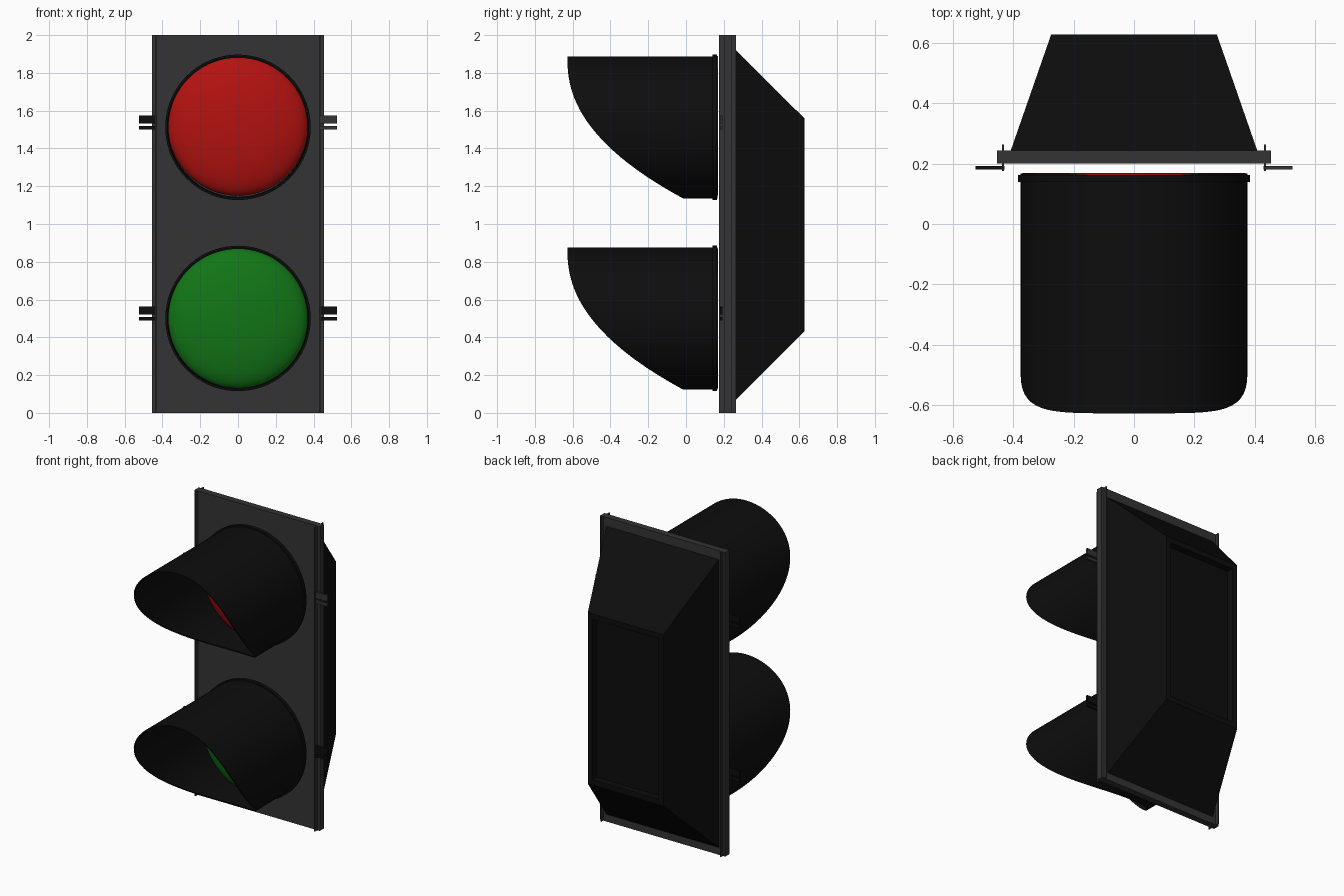
import bpy, bmesh, math

if "Cube" in bpy.data.objects:
    bpy.data.objects.remove(bpy.data.objects["Cube"])

def material(name, rgb):
    m = bpy.data.materials.new(name)
    m.diffuse_color = (*rgb, 1)
    m.use_nodes = True
    m.node_tree.nodes["Principled BSDF"].inputs["Base Color"].default_value = m.diffuse_color
    return m

BLACK = material("black", (0.004, 0.004, 0.004))
GREY = material("dark_grey", (0.033, 0.033, 0.033))
RED = material("red", (0.45, 0.006, 0.005))
GREEN = material("green", (0.006, 0.18, 0.008))
SEG = 72

def finish(name, bm, mat, smooth=False):
    bmesh.ops.recalc_face_normals(bm, faces=bm.faces)
    me = bpy.data.meshes.new(name)
    bm.to_mesh(me)
    bm.free()
    ob = bpy.data.objects.new(name, me)
    bpy.context.collection.objects.link(ob)
    me.materials.append(mat)
    if smooth:
        bpy.ops.object.select_all(action='DESELECT')
        ob.select_set(True)
        bpy.context.view_layer.objects.active = ob
        bpy.ops.object.shade_smooth_by_angle(angle=math.radians(35))
    return ob

def box(name, lo, hi, mat):
    bm = bmesh.new()
    bmesh.ops.create_cube(bm, size=1)
    for v in bm.verts:
        v.co = [(a + b) / 2 + c * (b - a) for a, b, c in zip(lo, hi, v.co)]
    return finish(name, bm, mat)

def loft(name, rows, zc, mat, closed):
    """Join rings around the y axis; each row is (radius, y or function of height)."""
    bm = bmesh.new()
    rings = []
    for r, y in rows:
        ring = []
        for i in range(SEG):
            a = 2 * math.pi * i / SEG
            s = math.sin(a)
            ring.append(bm.verts.new((r * math.cos(a), y(s) if callable(y) else y, zc + r * s)))
        rings.append(ring)
    pairs = list(zip(rings, rings[1:]))
    if closed:
        pairs.append((rings[-1], rings[0]))
    for p, q in pairs:
        for i in range(SEG):
            j = (i + 1) % SEG
            bm.faces.new((p[i], p[j], q[j], q[i]))
    bmesh.ops.remove_doubles(bm, verts=bm.verts, dist=1e-5)
    return finish(name, bm, mat, True)

# Curved lower cut of the visor, s = -1 (bottom) to 1 (top)
def visor_front(s):
    return -0.628 + 0.612 * ((1 - s) / 2) ** 2.27

# Front plate with thin side flanges
box("front_plate", (-0.455, 0.20, 0), (0.455, 0.243, 2), GREY)
for side, sx in (("left", -1), ("right", 1)):
    x0, x1 = sorted((sx * 0.432, sx * 0.438))
    box(side + "_flange", (x0, 0.175, 0), (x1, 0.264, 2), GREY)

# Lamps: visor, rim, domed lens, hinge tabs
for label, zc, mat, lift in (("upper", 1.512, RED, 0.008), ("lower", 0.50, GREEN, 0)):
    loft(label + "_visor", [(0.376, 0.167), (0.376, visor_front),
                            (0.368, visor_front), (0.368, 0.167)], zc, BLACK, True)
    loft(label + "_rim", [(0.385, 0.163), (0.385, 0.14),
                          (0.370, 0.14), (0.370, 0.163)], zc, BLACK, True)
    dome = [(0.37 * math.sin(t), 0.169 - 0.10 * math.cos(t))
            for t in (math.pi / 2 * k / 14 for k in range(15))]
    dome[0] = (1e-7, dome[0][1])
    bm_lens = loft(label + "_lens", dome[1:], zc + lift, mat, False)
    # close the small hole at the dome's tip
    bm = bmesh.new()
    bm.from_mesh(bm_lens.data)
    tip = [e for e in bm.edges if e.is_boundary and max(v.co.y for v in e.verts) < 0.12]
    for f in bmesh.ops.contextual_create(bm, geom=tip)["faces"]:
        f.smooth = True
    bmesh.ops.recalc_face_normals(bm, faces=bm.faces)
    # lens must face the front
    bm.faces.ensure_lookup_table()
    if sum(f.normal.y for f in bm.faces) > 0:
        bmesh.ops.reverse_faces(bm, faces=bm.faces)
    bm.to_mesh(bm_lens.data)
    bm.free()
    for side, sx in (("left", -1), ("right", 1)):
        tab_mat = GREY if (label, side) == ("upper", "right") else BLACK
        x0, x1 = sorted((sx * 0.43, sx * 0.525))
        for part, a, b in (("wide", 0.021, 0.062), ("narrow", -0.011, 0.008)):
            box(f"{label}_{side}_{part}_tab", (x0, 0.18, zc + a), (x1, 0.193, zc + b), tab_mat)

# Tapered rear housing with a recessed back panel
bm = bmesh.new()
bmesh.ops.create_cube(bm, size=2)
for v in bm.verts:
    back = v.co.y > 0
    v.co = (v.co.x * (0.275 if back else 0.41), 0.628 if back else 0.24,
            0.995 + v.co.z * (0.563 if back else 0.95))
bm.normal_update()
panel = max(bm.faces, key=lambda f: f.calc_center_median().y)
bmesh.ops.inset_region(bm, faces=[panel], thickness=0.05)
inner = bmesh.ops.extrude_discrete_faces(bm, faces=[panel])["faces"][0]
for v in inner.verts:
    v.co.y -= 0.045
finish("rear_housing", bm, BLACK)
